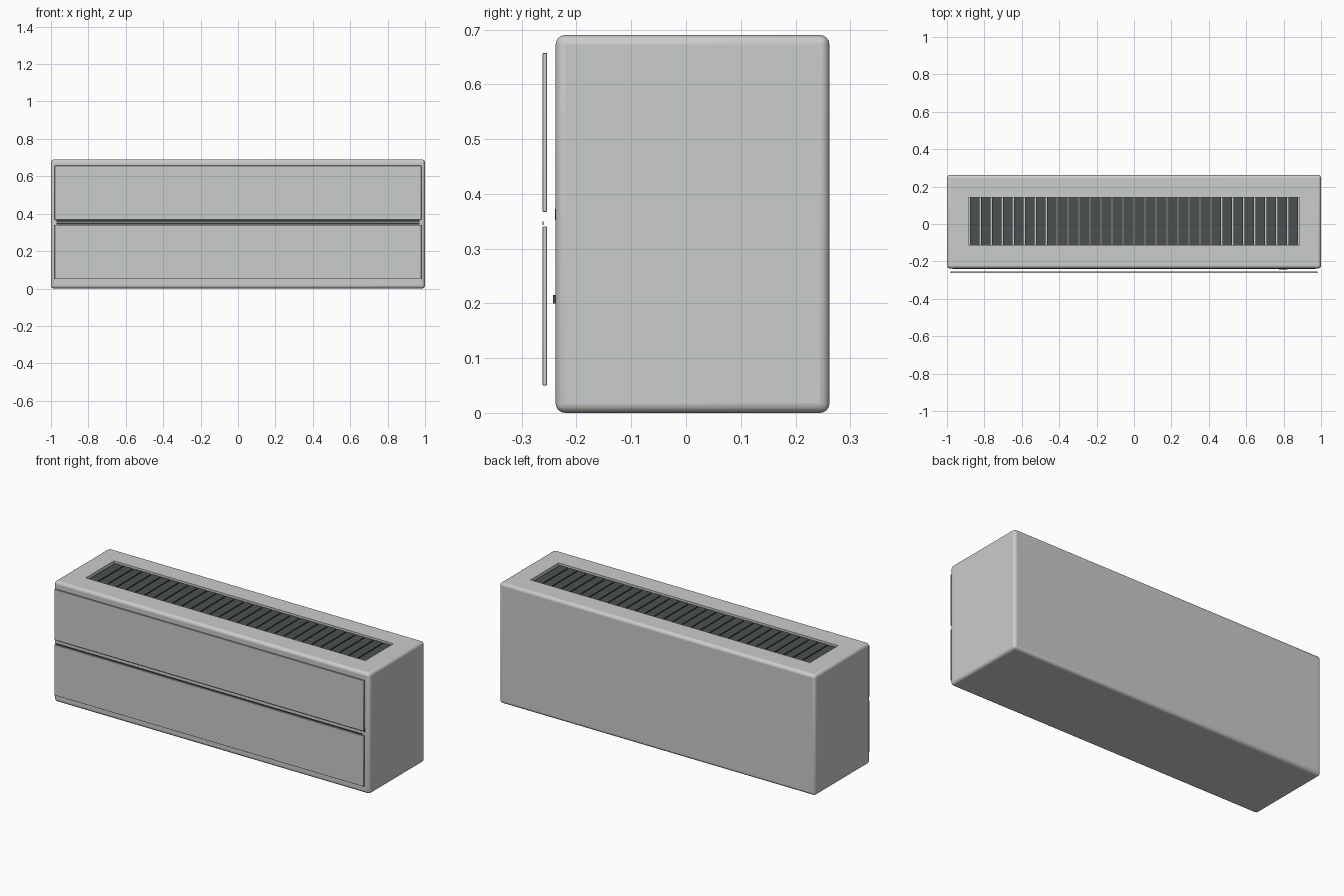
import bpy

old = bpy.data.objects.get("Cube")
if old:
    bpy.data.objects.remove(old)


def material(name, rgb):
    m = bpy.data.materials.new(name)
    m.use_nodes = True
    m.diffuse_color = (*rgb, 1)
    m.node_tree.nodes["Principled BSDF"].inputs["Base Color"].default_value = (*rgb, 1)
    return m


casing = material("warm light grey", (0.60, 0.61, 0.59))
dark = material("charcoal", (0.07, 0.08, 0.08))


def box(name, x, y, z, mat, bevel=0, segments=3):
    """Box spanning the given (low, high) ranges."""
    spans = (x, y, z)
    bpy.ops.mesh.primitive_cube_add(size=1, location=[(a + b) / 2 for a, b in spans])
    ob = bpy.context.object
    ob.name = name
    ob.scale = [b - a for a, b in spans]
    bpy.ops.object.transform_apply(location=False, rotation=False, scale=True)
    ob.data.materials.append(mat)
    if bevel:
        mod = ob.modifiers.new("Rounded edges", "BEVEL")
        mod.width = bevel
        mod.segments = segments
        bpy.ops.object.shade_smooth_by_angle()
    return ob


def cut(target, name, x, y, z):
    """Recess a box-shaped pocket into the target."""
    cutter = box(name, x, y, z, casing)
    cutter.hide_render = True
    cutter.hide_set(True)
    cutter.display_type = "WIRE"
    mod = target.modifiers.new(name, "BOOLEAN")
    mod.operation = "DIFFERENCE"
    mod.solver = "EXACT"
    mod.object = cutter
    bpy.context.view_layer.objects.active = target
    bpy.ops.object.modifier_apply(modifier=mod.name)
    bpy.data.objects.remove(cutter)


# Casing with rounded edges and a shallow top intake
body = box("casing", (-1, 1), (-0.238, 0.262), (0, 0.69), casing, 0.017, 4)
bpy.context.view_layer.objects.active = body
bpy.ops.object.modifier_apply(modifier="Rounded edges")
cut(body, "intake_pocket", (-0.885, 0.885), (-0.112, 0.142), (0.665, 0.8))

# Dark slats filling the intake, with narrow gaps between them
count, pitch = 30, 0.0587
for i in range(count):
    cx = (i - (count - 1) / 2) * pitch
    box(f"intake_slat_{i + 1}", (cx - 0.0262, cx + 0.0262), (-0.112, 0.142),
        (0.664, 0.678), dark)

# Two thin front panels standing just off the casing
for name, low in (("lower_front_panel", 0.05), ("upper_front_panel", 0.367)):
    box(name, (-0.98, 0.98), (-0.262, -0.254), (low, low + 0.29), casing, 0.001, 1)

# Dark line in the gap between the panels, and small display behind the lower one
box("gap_backing", (-0.97, 0.97), (-0.2395, -0.236), (0.352, 0.372), dark)
box("gap_trim", (-0.97, 0.97), (-0.2625, -0.2605), (0.343, 0.35), dark)
box("display", (0.775, 0.82), (-0.243, -0.236), (0.2, 0.215), dark)
